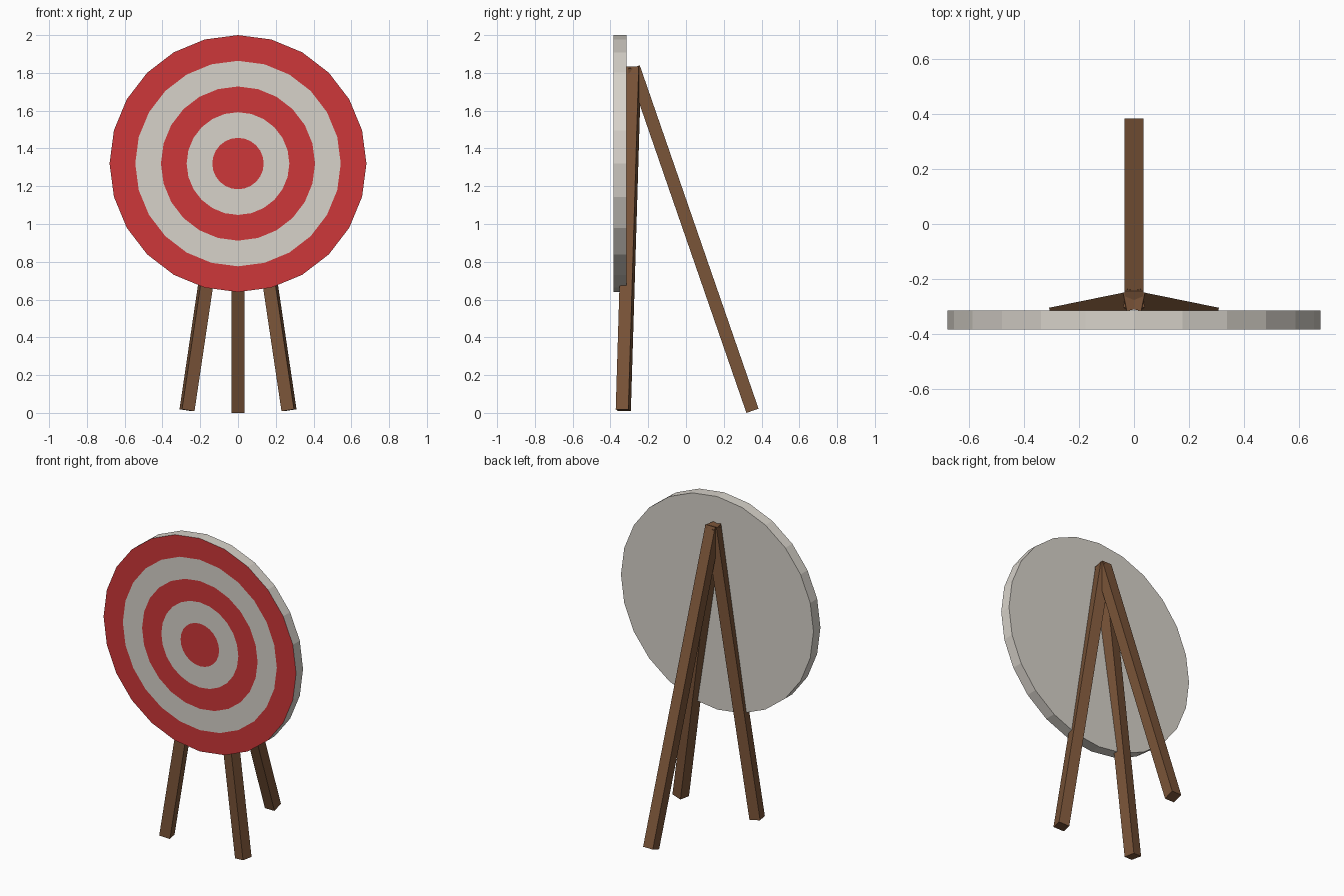
import bpy
import bmesh
import math
from mathutils import Vector, Matrix

default = bpy.data.objects.get("Cube")
if default:
    bpy.data.objects.remove(default, do_unlink=True)


def material(name, rgb):
    mat = bpy.data.materials.new(name)
    mat.use_nodes = True
    colour = (*rgb, 1)
    mat.diffuse_color = colour
    mat.node_tree.nodes["Principled BSDF"].inputs["Base Color"].default_value = colour
    return mat


white = material("off white", (0.68, 0.645, 0.59))
red = material("target red", (0.61, 0.038, 0.041))
wood = material("brown wood", (0.195, 0.089, 0.04))


def add_object(name, bm, mats):
    bmesh.ops.recalc_face_normals(bm, faces=bm.faces)
    mesh = bpy.data.meshes.new(name)
    bm.to_mesh(mesh)
    bm.free()
    for mat in mats:
        mesh.materials.append(mat)
    obj = bpy.data.objects.new(name, mesh)
    bpy.context.collection.objects.link(obj)
    return obj


# Target board: concentric rings on the front, plain rim and back
SIDES, RINGS, RADIUS = 24, 5, 0.68
CENTRE_Z, FRONT_Y, BACK_Y = 1.32, -0.385, -0.315


def circle(bm, radius, y):
    angles = [math.tau * i / SIDES for i in range(SIDES)]
    return [bm.verts.new((radius * math.cos(a), y, CENTRE_Z + radius * math.sin(a)))
            for a in angles]


def bridge(bm, a, b, index):
    for i in range(SIDES):
        j = (i + 1) % SIDES
        bm.faces.new((a[i], a[j], b[j], b[i])).material_index = index


bm = bmesh.new()
loops = [circle(bm, RADIUS * (k + 1) / RINGS, FRONT_Y) for k in range(RINGS)]
bm.faces.new(loops[0]).material_index = 1
for k in range(1, RINGS):
    bridge(bm, loops[k - 1], loops[k], (k + 1) % 2)
back = circle(bm, RADIUS, BACK_Y)
bridge(bm, loops[-1], back, 0)
bm.faces.new(back).material_index = 0
add_object("target_board", bm, [white, red])

# Tripod legs: square beams splaying from a shared apex
APEX = Vector((0, -0.277, 1.829))
THICK = 0.068


def leg(name, foot):
    axis = APEX - Vector(foot)
    length = axis.length
    axis.normalize()
    side = axis.cross(Vector((0, 0, 1))).normalized()
    frame = Matrix((side.cross(axis), side, axis)).transposed().to_4x4()
    bm = bmesh.new()
    bmesh.ops.create_cube(bm, size=1, matrix=Matrix.Diagonal((THICK, THICK, length, 1)))
    bm.transform(Matrix.Translation((APEX + Vector(foot)) / 2) @ frame)
    add_object(name, bm, [wood])


leg("front_left_leg", (0.27, -0.332, 0.014))
leg("front_right_leg", (-0.27, -0.332, 0.014))
leg("rear_leg", (0, 0.352, 0.011))
